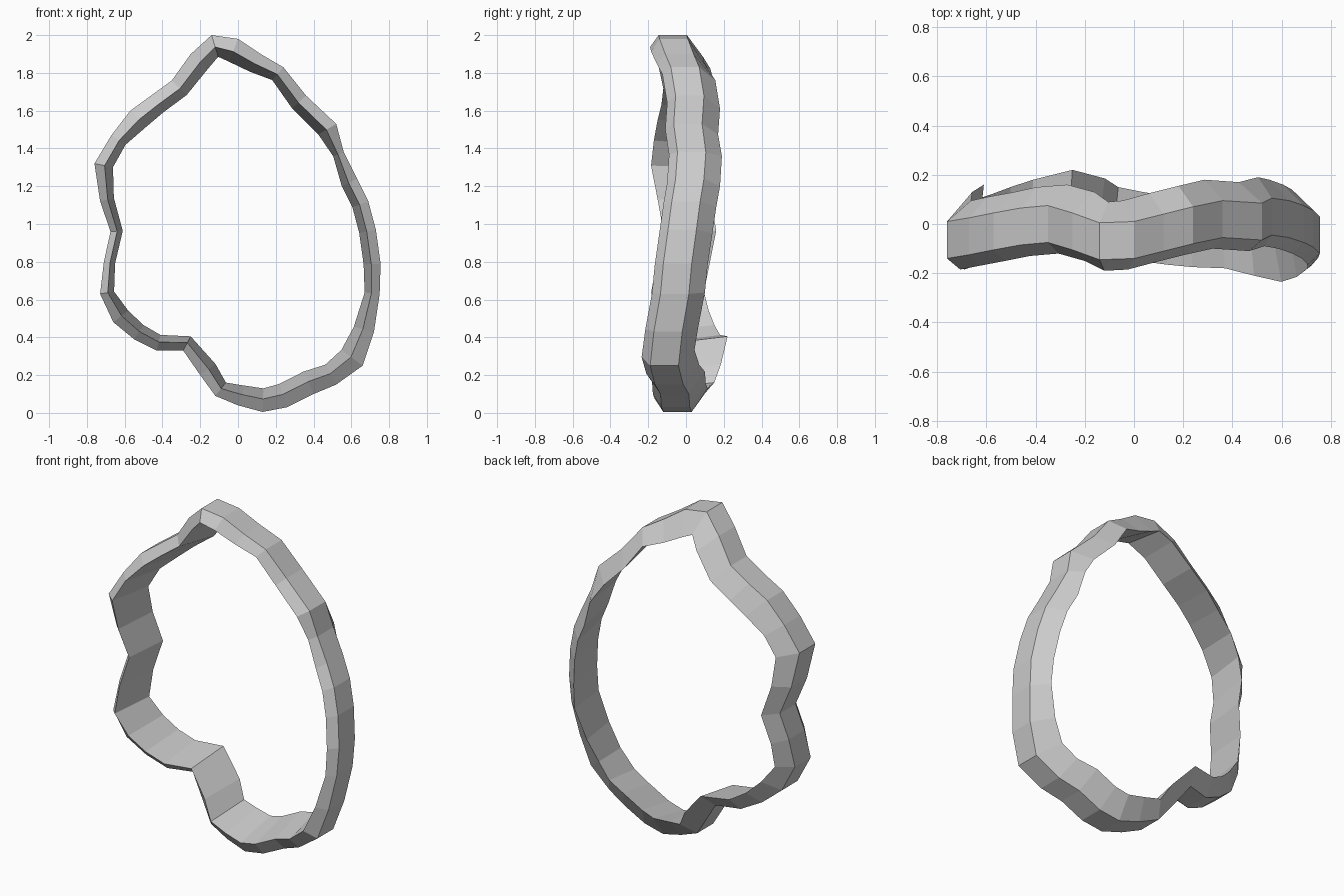
import bpy, bmesh
from mathutils import Vector

# Stations clockwise from the apex: outer x, outer z, mid y, radial thickness
path = [
    (-.14, 2.0, -.07, .12), (0, 1.98, -.065, .13), (.12, 1.90, -.035, .11),
    (.24, 1.83, -.005, .09), (.36, 1.68, .02, .10), (.52, 1.53, .01, .11),
    (.56, 1.38, .03, .06), (.63, 1.24, .02, .09), (.69, 1.12, 0, .09),
    (.73, .97, -.02, .09), (.755, .79, -.045, .09), (.75, .63, -.06, .08),
    (.72, .43, -.095, .11), (.66, .25, -.115, .14), (.52, .15, -.09, .12),
    (.40, .10, -.06, .13), (.26, .03, -.055, .13), (.13, .005, -.045, .125),
    (0, .04, -.03, .11), (-.12, .09, -.01, .09), (-.20, .20, .025, .10),
    (-.29, .33, .06, .085), (-.43, .33, .02, .085), (-.55, .39, -.01, .09),
    (-.66, .48, -.04, .10), (-.73, .63, -.065, .075), (-.71, .80, -.035, .06),
    (-.675, .96, 0, .065), (-.73, 1.12, -.03, .075), (-.76, 1.32, -.065, .10),
    (-.67, 1.47, -.05, .09), (-.57, 1.60, -.03, .12), (-.46, 1.68, -.01, .11),
    (-.35, 1.76, 0, .11), (-.25, 1.90, -.03, .12)]

# Four-sided section: (depth offset from mid y, fraction of thickness inward)
section = [(-.075, 0), (.075, 0), (.16, 1), (-.12, .55)]

bm = bmesh.new()
rings = []
n = len(path)
for i, (x, z, y, t) in enumerate(path):
    a, b = path[i - 1], path[(i + 1) % n]
    d0 = Vector((x - a[0], z - a[1])).normalized()
    d1 = Vector((b[0] - x, b[1] - z)).normalized()
    d = (d0 + d1).normalized()
    inward = Vector((d.y, -d.x))
    rings.append([bm.verts.new((x + inward.x * t * f, y + o, z + inward.y * t * f))
                  for o, f in section])

# Skin neighbouring sections into a closed ring
for i in range(n):
    p, q = rings[i], rings[(i + 1) % n]
    for k in range(4):
        m = (k + 1) % 4
        bm.faces.new((p[k], p[m], q[m], q[k]))
bmesh.ops.recalc_face_normals(bm, faces=bm.faces)

mesh = bpy.data.meshes.new("irregular_ring")
bm.to_mesh(mesh)
bm.free()
bpy.context.collection.objects.link(bpy.data.objects.new("irregular_ring", mesh))
